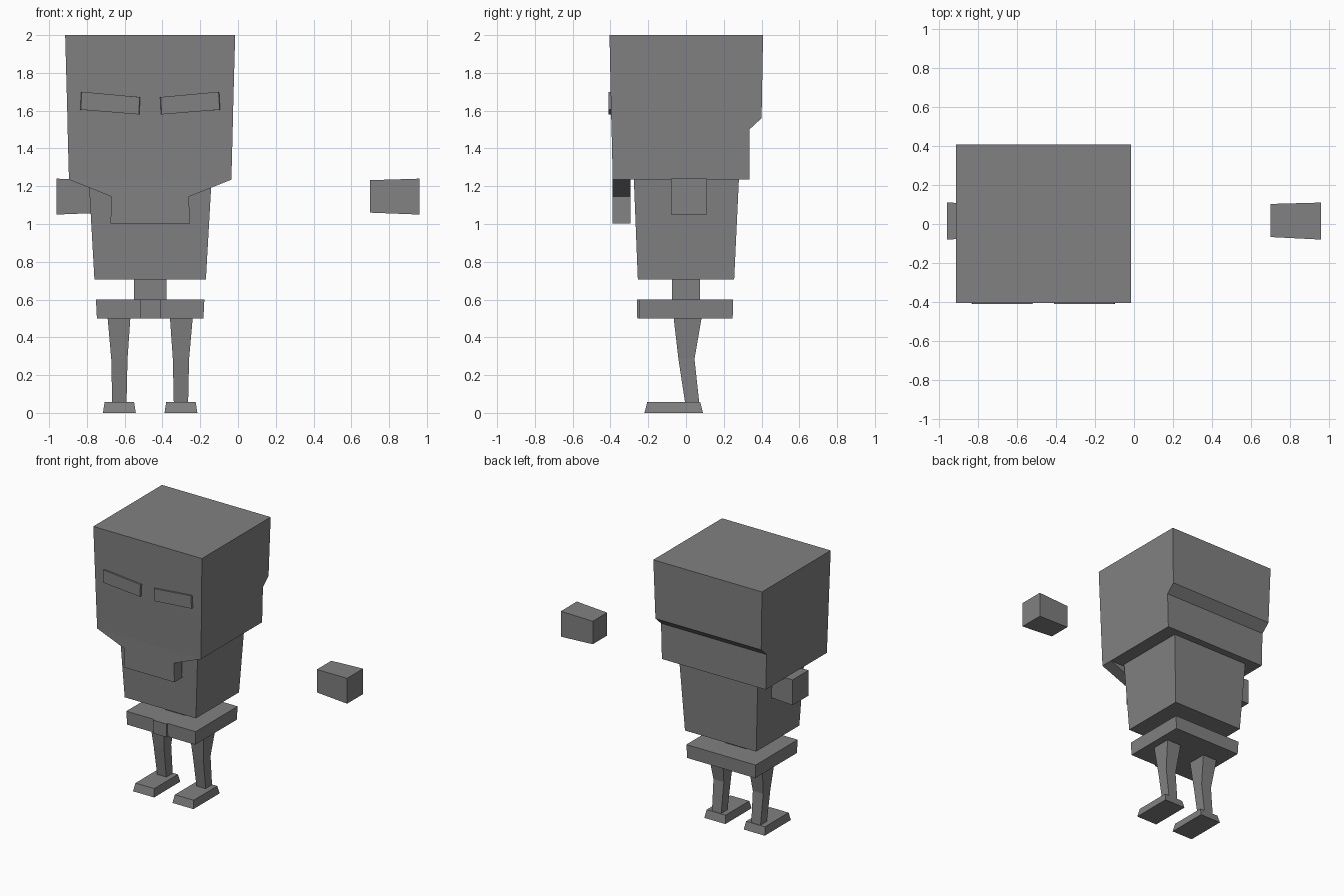
import bpy

if "Cube" in bpy.data.objects:
    bpy.data.objects.remove(bpy.data.objects["Cube"])

BODY_X = -0.465  # centre line of the body

grey = bpy.data.materials.new("plain grey")
grey.diffuse_color = (0.22, 0.22, 0.22, 1)
grey.use_nodes = True
grey.node_tree.nodes["Principled BSDF"].inputs["Base Color"].default_value = grey.diffuse_color


def loft(name, rings):
    """Join matching rings of points with flat faces and cap both ends."""
    n = len(rings[0])
    verts = [p for ring in rings for p in ring]
    faces = [tuple(range(n)), tuple(range(len(verts) - n, len(verts)))]
    for r in range(len(rings) - 1):
        a, b = r * n, (r + 1) * n
        faces += [(a + i, a + (i + 1) % n, b + (i + 1) % n, b + i) for i in range(n)]
    mesh = bpy.data.meshes.new(name)
    mesh.from_pydata(verts, [], faces)
    obj = bpy.data.objects.new(name, mesh)
    bpy.context.collection.objects.link(obj)
    mesh.materials.append(grey)
    bpy.context.view_layer.objects.active = obj
    obj.select_set(True)
    bpy.ops.object.mode_set(mode='EDIT')
    bpy.ops.mesh.select_all(action='SELECT')
    bpy.ops.mesh.normals_make_consistent(inside=False)
    bpy.ops.object.mode_set(mode='OBJECT')
    obj.select_set(False)
    return obj


def stack(name, levels, cx=BODY_X):
    """Tapered block from levels of (x offset, half width, y front, y back, z)."""
    return loft(name, [[(cx + o - w, y0, z), (cx + o + w, y0, z),
                        (cx + o + w, y1, z), (cx + o - w, y1, z)]
                       for o, w, y0, y1, z in levels])


# Head: side profile widened towards the top, with a step at the back
stack("head", [(0, 0.43, -0.388, 0.335, 1.235), (0, 0.437, -0.394, 0.335, 1.5),
               (0, 0.438, -0.396, 0.40, 1.56), (0, 0.45, -0.405, 0.408, 2.0)])

# Jaw: plate hanging from the front of the head
jaw = [(-0.43, 1.235), (-0.205, 1.145), (-0.21, 1.003),
       (0.21, 1.003), (0.205, 1.145), (0.43, 1.235)]
loft("jaw", [[(BODY_X + x, y, z) for x, z in jaw] for y in (-0.388, -0.295)])

# Torso, waist, hips and belt buckle
stack("torso", [(0, 0.295, -0.255, 0.255, 0.705), (0, 0.325, -0.276, 0.28, 1.235)])
stack("waist", [(0, 0.086, -0.075, 0.075, 0.6), (0, 0.086, -0.075, 0.075, 0.705)])
stack("hips", [(0, 0.282, -0.245, 0.247, 0.5), (0, 0.287, -0.247, 0.25, 0.6)])
stack("buckle", [(0, 0.055, -0.258, -0.24, 0.5), (0, 0.055, -0.26, -0.24, 0.6)])

for side, s in (("left", -1), ("right", 1)):
    # Bent leg and wedge foot
    stack(side + "_leg", [(s * 0.163, 0.038, -0.005, 0.07, 0.055),
                          (s * 0.163, 0.043, -0.04, 0.045, 0.285),
                          (s * 0.165, 0.06, -0.065, 0.082, 0.5)])
    stack(side + "_foot", [(s * 0.163, 0.087, -0.22, 0.09, 0),
                           (s * 0.163, 0.078, -0.205, 0.075, 0.058)])
    # Slanted eye slab, slightly narrower at its front face
    eye = [(0.373, 1.605), (0.368, 1.70), (0.05, 1.672), (0.055, 1.58)]
    rings = []
    for y, k in ((-0.385, 1.0), (-0.411, 0.965)):
        rings.append([(BODY_X + s * (0.2115 + (x - 0.2115) * k), y, z) for x, z in eye])
    loft(side + "_eye", rings)
    # Floating hand, flaring outwards
    loft(side + "_hand", [[(s * x, y0, z0), (s * x, y1, z0), (s * x, y1, z1), (s * x, y0, z1)]
                          for x, y0, y1, z0, z1 in ((0.70, -0.067, 0.103, 1.06, 1.232),
                                                    (0.96, -0.08, 0.11, 1.05, 1.24))])
